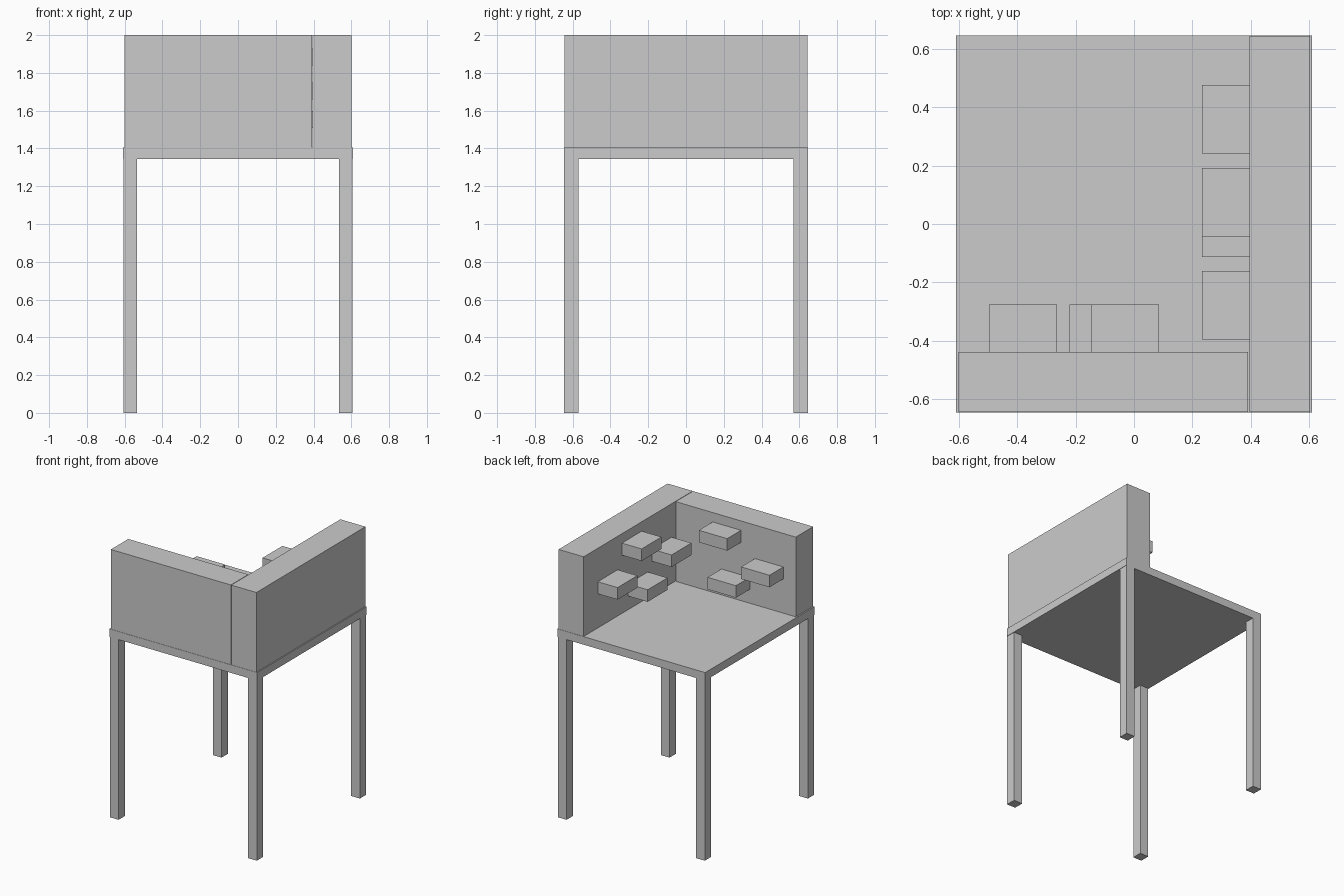
import bpy

cube = bpy.data.objects.get("Cube")
if cube:
    bpy.data.objects.remove(cube, do_unlink=True)

grey = bpy.data.materials.new("light_grey")
grey.use_nodes = True
colour = (0.6, 0.6, 0.6, 1.0)
grey.diffuse_color = colour
grey.node_tree.nodes["Principled BSDF"].inputs["Base Color"].default_value = colour


def box(name, x, y, z):
    """Box from (min, max) ranges on each axis."""
    bpy.ops.mesh.primitive_cube_add(size=1, location=[sum(r) / 2 for r in (x, y, z)])
    ob = bpy.context.object
    ob.name = name
    ob.scale = [r[1] - r[0] for r in (x, y, z)]
    bpy.ops.object.transform_apply(location=False, rotation=False, scale=True)
    ob.data.materials.append(grey)
    return ob


HX, HY = 0.61, 0.645        # half size of the table
LEG = 0.075
UNDER, TOP = 1.345, 1.405   # slab heights

# Table slab and corner legs
box("table_top", (-HX, HX), (-HY, HY), (UNDER, TOP))
for sx, side in ((-1, "right"), (1, "left")):
    for sy, end in ((-1, "front"), (1, "back")):
        xs = sorted((sx * (HX - 0.003), sx * (HX - LEG)))
        ys = sorted((sy * HY, sy * (HY - LEG)))
        box(f"{end}_{side}_leg", xs, ys, (0, UNDER))

# Two thick walls meeting at the front left corner
box("front_wall", (-0.6, 0.391), (-0.643, -0.438), (TOP, 2.0))
box("left_wall", (0.395, 0.602), (-0.643, 0.643), (TOP, 2.0))

# Climbing blocks on the inner wall faces: (start along wall, bottom height)
LENGTH, HEIGHT, DEPTH = 0.234, 0.09, 0.163
for i, (y, z) in enumerate(((0.242, 1.66), (-0.042, 1.84), (-0.113, 1.508), (-0.395, 1.66))):
    box(f"left_wall_block_{i + 1}", (0.395 - DEPTH, 0.395), (y, y + LENGTH), (z, z + HEIGHT))
for i, (x, z) in enumerate(((-0.497, 1.66), (-0.148, 1.84), (-0.22, 1.508))):
    box(f"front_wall_block_{i + 1}", (x, x + LENGTH), (-0.438, -0.438 + DEPTH), (z, z + HEIGHT))
